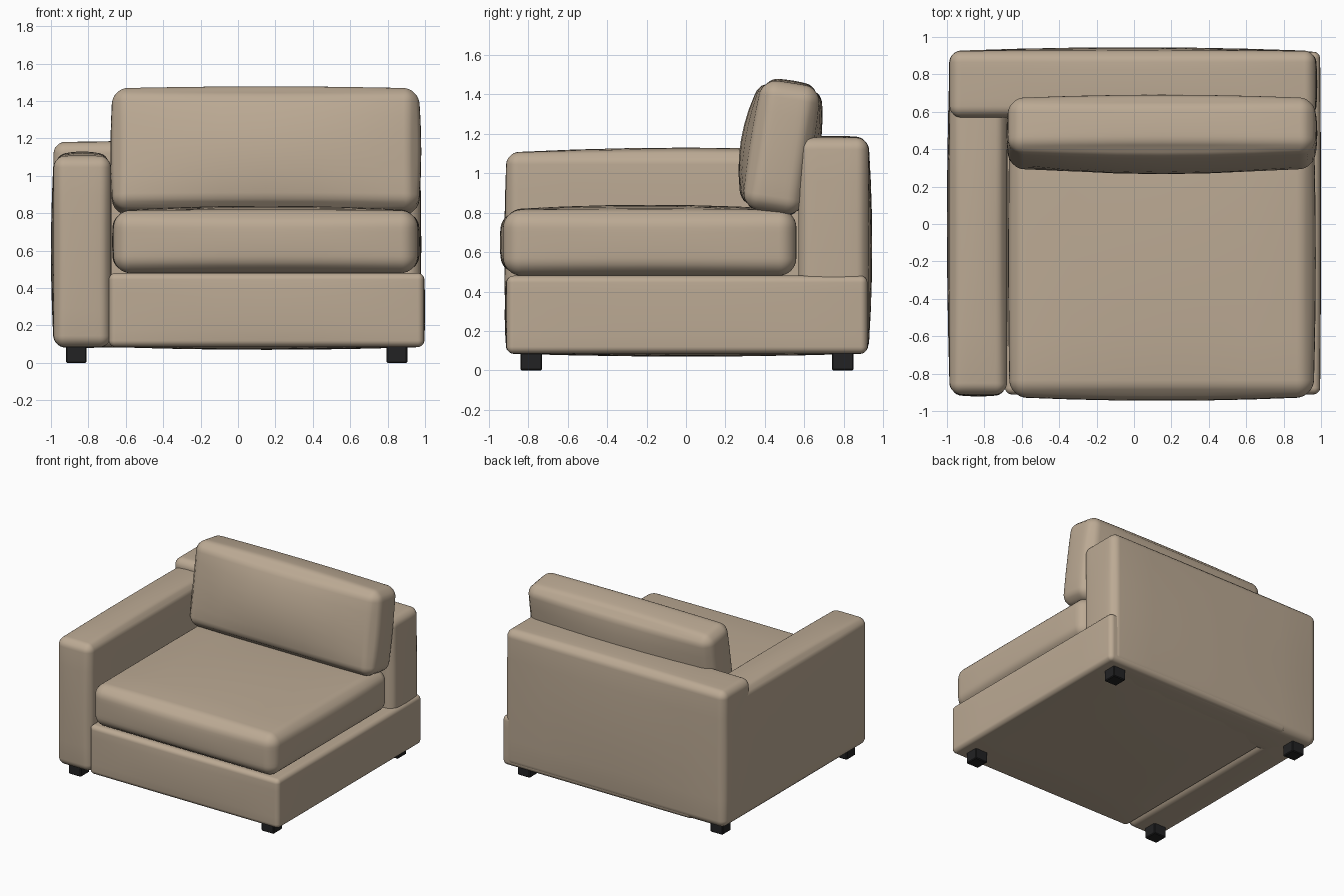
import bpy, bmesh, math
from mathutils import Vector, Matrix

if "Cube" in bpy.data.objects:
    bpy.data.objects.remove(bpy.data.objects["Cube"])

N, K = 14, 4  # grid divisions per side, divisions in each rounded corner


def material(name, color):
    m = bpy.data.materials.new(name)
    m.diffuse_color = (*color, 1.0)
    m.use_nodes = True
    m.node_tree.nodes["Principled BSDF"].inputs["Base Color"].default_value = m.diffuse_color
    return m


fabric = material("beige fabric", (0.50, 0.40, 0.295))
black = material("black foot", (0.016, 0.016, 0.017))


def add_object(name, bm, mat, smooth):
    mesh = bpy.data.meshes.new(name)
    bm.to_mesh(mesh)
    bm.free()
    mesh.materials.append(mat)
    for p in mesh.polygons:
        p.use_smooth = smooth
    ob = bpy.data.objects.new(name, mesh)
    bpy.context.collection.objects.link(ob)
    return ob


def padded_box(name, lo, hi, r, low_bulge=(0, 0, 0), high_bulge=(0, 0, 0), tilt=0):
    """Rounded box whose six faces may swell outwards like upholstery."""
    lo, hi = Vector(lo), Vector(hi)
    half = (hi - lo) / 2
    bm = bmesh.new()
    bmesh.ops.create_cube(bm, size=2)
    bmesh.ops.subdivide_edges(bm, edges=bm.edges[:], cuts=N - 1, use_grid_fill=True)
    for v in bm.verts:
        idx = [round((c + 1) / 2 * N) for c in v.co]
        inner, d = Vector(), Vector()
        for a, i in enumerate(idx):
            edge = half[a] - r
            if i < K:
                inner[a], d[a] = -edge, -math.tan((K - i) / K * math.pi / 4)
            elif i > N - K:
                inner[a], d[a] = edge, math.tan((i - N + K) / K * math.pi / 4)
            else:
                inner[a] = edge * ((i - K) / (N - 2 * K) * 2 - 1)
        p = inner + d.normalized() * r
        u = [min(1, abs(p[a]) / half[a]) if 0 < idx[a] < N else 1 for a in range(3)]
        for a in range(3):
            if idx[a] in (0, N):
                b, c = (a + 1) % 3, (a + 2) % 3
                w = (1 - u[b] ** 2) * (1 - u[c] ** 2)
                if idx[b] in (0, N) or idx[c] in (0, N):
                    w = 0
                p[a] += w * (high_bulge[a] if idx[a] == N else -low_bulge[a])
        v.co = p
    bm.transform(Matrix.Translation((lo + hi) / 2) @ Matrix.Rotation(tilt, 4, 'X'))
    bmesh.ops.recalc_face_normals(bm, faces=bm.faces[:])
    return add_object(name, bm, fabric, True)


# Frame: base, single arm and backrest
padded_box("base", (-0.69, -0.91, 0.085), (0.995, 0.92, 0.48), 0.035,
           (0, 0.01, 0.015), (0.005, 0.01, 0))
padded_box("arm", (-0.985, -0.91, 0.085), (-0.68, 0.91, 1.105), 0.06,
           (0.015, 0.012, 0.005), (0.005, 0, 0.025))
padded_box("backrest", (-0.985, 0.57, 0.085), (0.97, 0.925, 1.18), 0.06,
           (0.005, 0, 0.005), (0.01, 0.02, 0.01))

# Loose cushions
padded_box("seat_cushion", (-0.665, -0.925, 0.48), (0.96, 0.56, 0.815), 0.09,
           (0.008, 0.02, 0), (0.012, 0, 0.025))
padded_box("back_cushion", (-0.67, 0.335, 0.80), (0.965, 0.635, 1.46), 0.08,
           (0.012, 0.06, 0.01), (0.015, 0.045, 0.015), math.radians(-9))

# Feet
for fx, side in ((-0.865, "left"), (0.85, "right")):
    for fy, end in ((-0.785, "front"), (0.795, "back")):
        bm = bmesh.new()
        bmesh.ops.create_cube(bm, size=1)
        bm.transform(Matrix.Translation((fx, fy, 0.055)) @ Matrix.Diagonal((0.11, 0.11, 0.11, 1)))
        bmesh.ops.bevel(bm, geom=bm.edges[:], offset=0.006, segments=1, affect='EDGES')
        add_object(f"{end}_{side}_foot", bm, black, False)
